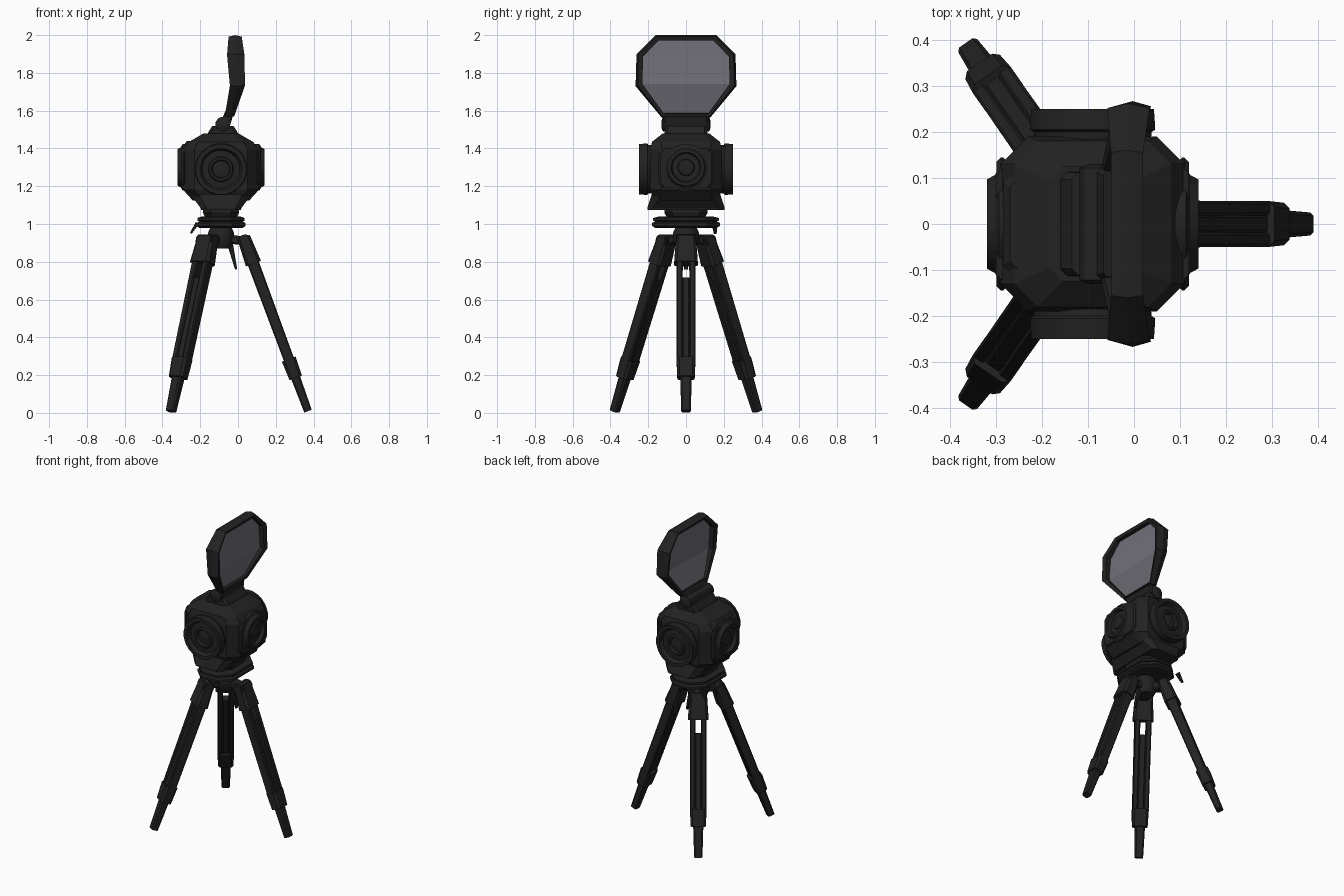
import bpy, bmesh, math
from mathutils import Vector, Matrix

if "Cube" in bpy.data.objects:
    bpy.data.objects.remove(bpy.data.objects["Cube"])

CX = -0.09      # vertical axis of the head and tripod
LZ = 1.29       # lens height


def material(name, col):
    m = bpy.data.materials.new(name)
    m.diffuse_color = (*col, 1)
    m.use_nodes = True
    m.node_tree.nodes["Principled BSDF"].inputs["Base Color"].default_value = m.diffuse_color
    return m


DARK = material("dark_metal", (0.016, 0.016, 0.016))
GLASS = material("grey_glass", (0.165, 0.16, 0.19))


def loft(name, loops, mat=DARK, ring=False, smooth=False):
    """Skin a list of equal-length point loops; cap the ends or close the ring."""
    bm = bmesh.new()
    rows = [[bm.verts.new(p) for p in lp] for lp in loops]
    n = len(rows[0])
    pairs = list(zip(rows, rows[1:])) + ([(rows[-1], rows[0])] if ring else [])
    for a, b in pairs:
        for i in range(n):
            j = (i + 1) % n
            bm.faces.new((a[i], a[j], b[j], b[i]))
    if not ring:
        bm.faces.new(rows[0][::-1])
        bm.faces.new(rows[-1])
    bmesh.ops.remove_doubles(bm, verts=bm.verts, dist=1e-5)
    bmesh.ops.recalc_face_normals(bm, faces=bm.faces)
    me = bpy.data.meshes.new(name)
    bm.to_mesh(me)
    bm.free()
    me.materials.append(mat)
    ob = bpy.data.objects.new(name, me)
    bpy.context.collection.objects.link(ob)
    if smooth:
        bpy.context.view_layer.objects.active = ob
        ob.select_set(True)
        bpy.ops.object.shade_smooth_by_angle(angle=math.radians(30))
        ob.select_set(False)
    return ob


def chamfer_rect(hx, hy, c):
    """Rectangle with cut corners as 2D points."""
    return [(hx, -hy + c), (hx, hy - c), (hx - c, hy), (-hx + c, hy),
            (-hx, hy - c), (-hx, -hy + c), (-hx + c, -hy), (hx - c, -hy)]


def stack(name, sections, cx=CX, cy=0):
    """Vertical stack of chamfered sections: (z, half x, half y, chamfer)."""
    return loft(name, [[(cx + x, cy + y, z) for x, y in chamfer_rect(hx, hy, c)]
                       for z, hx, hy, c in sections])


def beam(name, p, q, a, b, side):
    """Chamfered bar from p to q; a and b are its end (width, depth)."""
    p, q, side = Vector(p), Vector(q), Vector(side)
    deep = (q - p).cross(side).normalized()
    return loft(name, [[o + side * x + deep * y for x, y in
                        chamfer_rect(w / 2, d / 2, min(w, d) * 0.18)]
                       for o, (w, d) in ((p, a), (q, b))])


def lathe(name, centre, direction, profile, n=20):
    """Turn (radius, distance) points about an axis."""
    rot = Vector((0, 0, 1)).rotation_difference(Vector(direction)).to_matrix()
    loops = [[Vector(centre) + rot @ Vector((max(r, 0.002) * math.cos(t), max(r, 0.002) * math.sin(t), d))
              for t in [2 * math.pi * (i + 0.5) / n for i in range(n)]]
             for r, d in profile]
    return loft(name, loops, smooth=True)


# Tripod legs
def on_leg(ang, z, off=0):
    r = 0.12 + (0.93 - z) * 0.37
    u = Vector((math.cos(ang), math.sin(ang), 0))
    s = Vector((-u.y, u.x, 0))
    return Vector((CX, 0, z)) + u * r + s * off


for k, deg in enumerate((0, 125, -125)):
    a = math.radians(deg)
    s = (-math.sin(a), math.cos(a), 0)

    def part(label, z0, z1, d0, d1, off=0):
        beam(f"leg_{k + 1}_{label}", on_leg(a, z0, off), on_leg(a, z1, off), d0, d1, s)

    part("bracket", 0.93, 0.79, (0.105, 0.07), (0.125, 0.085))
    for sgn in (-1, 1):
        part("rail_" + ("a" if sgn < 0 else "b"), 0.82, 0.25, (0.034, 0.062), (0.03, 0.055), sgn * 0.034)
    part("inner_tube", 0.71, 0.2, (0.045, 0.045), (0.045, 0.045))
    part("collar", 0.285, 0.185, (0.1, 0.078), (0.092, 0.07))
    part("foot", 0.2, 0.009, (0.062, 0.05), (0.05, 0.042))
    # pivot knuckle that joins the leg to the hub
    top = on_leg(a, 0.91)
    sv = Vector(s)
    lathe(f"leg_{k + 1}_knuckle", top - sv * 0.05, s, [(0.036, 0), (0.036, 0.1)], 10)
    beam(f"leg_{k + 1}_hub_arm", (CX, 0, 0.925), top, (0.07, 0.05), (0.06, 0.045), s)

# Hub and pan base
lathe("tripod_hub", (CX, 0, 0), (0, 0, 1), [(0.05, 0.87), (0.07, 0.91), (0.07, 0.955), (0.055, 0.99)], 12)
beam("pan_handle", (-0.05, 0, 0.93), (-0.01, 0, 0.76), (0.03, 0.035), (0.02, 0.012), (0, 1, 0))
beam("lock_lever", (-0.215, 0.15, 1.005), (-0.25, 0.155, 0.95), (0.03, 0.02), (0.015, 0.01), (0, 1, 0))
stack("base_plate_lower", [(0.98, 0.115, 0.165, 0.07), (0.99, 0.13, 0.18, 0.07),
                           (1.005, 0.13, 0.18, 0.07), (1.012, 0.115, 0.165, 0.07)])
stack("base_plate_upper", [(1.008, 0.105, 0.15, 0.06), (1.018, 0.125, 0.175, 0.07),
                           (1.032, 0.125, 0.175, 0.07), (1.04, 0.1, 0.14, 0.06)])
stack("swivel_neck", [(1.035, 0.085, 0.1, 0.04), (1.06, 0.095, 0.115, 0.04), (1.09, 0.095, 0.115, 0.04)])

# Head body
stack("body_skirt", [(1.075, 0.105, 0.205, 0.03), (1.085, 0.108, 0.205, 0.03), (1.16, 0.165, 0.18, 0.05)])
stack("head_body", [(1.125, 0.15, 0.17, 0.05), (1.18, 0.2, 0.19, 0.06), (1.395, 0.2, 0.19, 0.06),
                    (1.435, 0.17, 0.18, 0.05), (1.478, 0.095, 0.125, 0.03)])
stack("roof_hatch", [(1.42, 0.075, 0.12, 0.03), (1.44, 0.06, 0.11, 0.03)], cx=-0.21)

# Large lenses at front and back, smaller ones at the sides
for nm, sg in (("front", -1), ("back", 1)):
    lathe(nm + "_lens", (CX, 0, LZ), (0, sg, 0),
          [(0.125, 0.15), (0.13, 0.2), (0.138, 0.205), (0.135, 0.25), (0.112, 0.25), (0.1, 0.225),
           (0.068, 0.228), (0.062, 0.238), (0.05, 0.238), (0.044, 0.222), (0, 0.23)])
for nm, sg in (("left", -1), ("right", 1)):
    lathe(nm + "_lens", (CX, 0, LZ + 0.01), (sg, 0, 0),
          [(0.125, 0.17), (0.125, 0.203), (0.108, 0.212), (0.098, 0.23), (0.08, 0.23), (0.072, 0.206),
           (0.045, 0.21), (0.04, 0.218), (0, 0.221)])
    # flat mounting flange behind the side lens
    stack(nm + "_flange", [(1.19, 0.012, 0.12, 0.01), (1.22, 0.012, 0.145, 0.01),
                           (1.37, 0.012, 0.145, 0.01), (1.4, 0.012, 0.12, 0.01)], cx=CX + sg * 0.197)

# Hinge
stack("hinge_block", [(1.465, 0.085, 0.115, 0.015), (1.49, 0.075, 0.112, 0.015), (1.52, 0.055, 0.112, 0.015)],
      cx=-0.08)
lathe("hinge_barrel", (-0.08, -0.13, 1.528), (0, 1, 0),
      [(0.02, 0), (0.03, 0.004), (0.04, 0.008), (0.04, 0.252), (0.03, 0.256), (0.02, 0.26)], 12)
beam("screen_neck", (-0.068, 0, 1.53), (-0.045, 0, 1.59), (0.25, 0.055), (0.23, 0.045), (0, 1, 0))

# Bent octagonal screen: rows are outer y, outer z, inner y, inner z, middle x, half depth
corners = [(0.16, 2.0, 0.145, 1.972, -0.015, 0.035), (0.262, 1.90, 0.228, 1.885, -0.012, 0.046),
           (0.267, 1.73, 0.23, 1.74, -0.003, 0.04), (0.13, 1.565, 0.115, 1.582, -0.045, 0.025)]
outline = [(1, c) for c in corners] + [(-1, c) for c in corners[::-1]]
frame_loops = []
for sg, (oy, oz, iy, iz, mx, t) in outline:
    my, mz = oy * 0.7 + iy * 0.3, oz * 0.7 + iz * 0.3
    frame_loops.append([(mx, sg * oy, oz), (mx + t, sg * my, mz), (mx + t * 0.8, sg * iy, iz),
                        (mx - t * 0.8, sg * iy, iz), (mx - t, sg * my, mz)])
loft("screen_frame", frame_loops, ring=True)

# Glass pane follows the bend
pane_loops = []
for oy, oz, iy, iz, mx, t in corners:
    y = iy + 0.004
    pane_loops.append([(mx + 0.004, -y, iz), (mx + 0.004, y, iz), (mx - 0.004, y, iz), (mx - 0.004, -y, iz)])
loft("screen_glass", pane_loops, GLASS)
